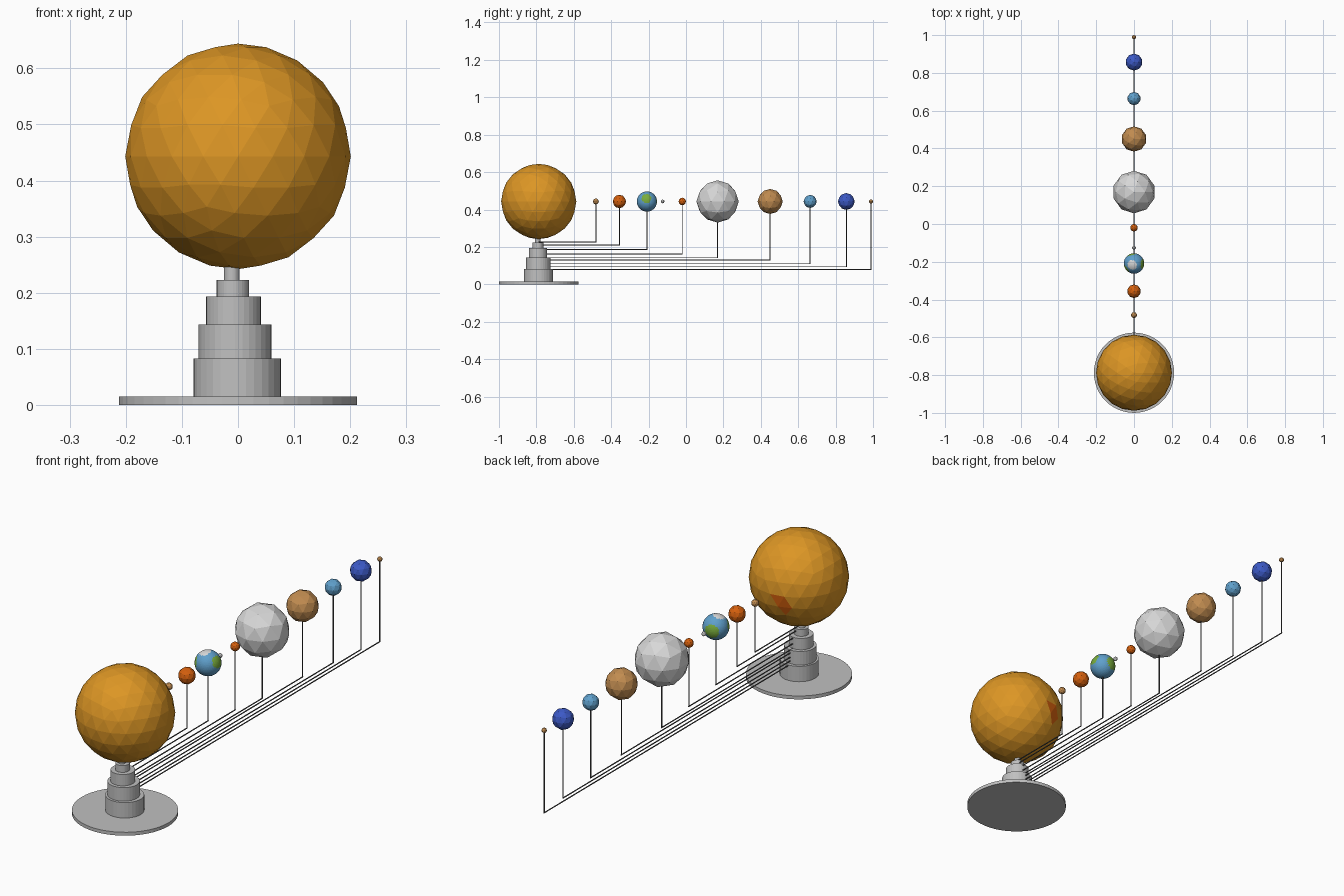
import bpy, bmesh, math
from mathutils import Vector, Matrix

if "Cube" in bpy.data.objects:
    bpy.data.objects.remove(bpy.data.objects["Cube"])


def mat(name, r, g, b):
    m = bpy.data.materials.new(name)
    m.diffuse_color = (r, g, b, 1)
    m.use_nodes = True
    m.node_tree.nodes["Principled BSDF"].inputs["Base Color"].default_value = m.diffuse_color
    return m


GOLD = mat("golden yellow", 0.72, 0.305, 0.018)
ORANGE = mat("burnt orange", 0.66, 0.115, 0.004)
STEEL = mat("steel grey", 0.53, 0.53, 0.53)
PALE = mat("pale grey", 0.68, 0.68, 0.68)
BROWN = mat("sandy brown", 0.53, 0.26, 0.08)
SKY = mat("sky blue", 0.115, 0.35, 0.60)
BLUE = mat("deep blue", 0.045, 0.10, 0.56)
GREEN = mat("land green", 0.19, 0.41, 0.045)
DARK = mat("dark rod grey", 0.09, 0.09, 0.09)

AXIS_Y, BALL_Z = -0.7875, 0.443


def make(name, bm, *mats):
    me = bpy.data.meshes.new(name)
    bm.to_mesh(me)
    bm.free()
    ob = bpy.data.objects.new(name, me)
    for m in mats:
        me.materials.append(m)
    bpy.context.collection.objects.link(ob)
    return ob


def ball(name, y, r, sub, patches, *mats):
    """Faceted ball; patches = (direction, min cosine, material index)."""
    bm = bmesh.new()
    bmesh.ops.create_icosphere(bm, subdivisions=sub, radius=r)
    for f in bm.faces:
        d = f.calc_center_median().normalized()
        for direction, limit, idx in patches:
            if d.dot(Vector(direction).normalized()) > limit:
                f.material_index = idx
    ob = make(name, bm, *mats)
    ob.location = (0, y, BALL_Z)
    return ob


def disc(name, x, r, z0, z1, sides):
    bm = bmesh.new()
    bmesh.ops.create_cone(bm, cap_ends=True, segments=sides, radius1=r, radius2=r,
                          depth=z1 - z0,
                          matrix=Matrix.Translation((x, AXIS_Y - abs(x) * 0.5, (z0 + z1) / 2)))
    ob = make(name, bm, STEEL)
    for p in ob.data.polygons:
        p.use_smooth = False
    return ob


def rod(bm, a, b, r=0.0025):
    a, b = Vector(a), Vector(b)
    rot = (b - a).to_track_quat('Z', 'Y').to_matrix().to_4x4()
    bmesh.ops.create_cone(bm, cap_ends=True, segments=8, radius1=r, radius2=r,
                          depth=(b - a).length,
                          matrix=Matrix.Translation((a + b) / 2) @ rot)


# Stepped stand: base plate and tiers
disc("base_plate", 0, 0.2125, 0, 0.015, 48)
tiers = [(-0.001, 0.078, 0.015, 0.083), (-0.005, 0.065, 0.083, 0.143),
         (-0.008, 0.049, 0.143, 0.193), (-0.009, 0.029, 0.193, 0.223),
         (-0.011, 0.014, 0.223, 0.27)]
for i, (x, r, z0, z1) in enumerate(tiers):
    disc(f"stand_tier_{i + 1}", x, r, z0, z1, 32)

# Central sun with a small orange spot facing the planets
ball("sun", AXIS_Y, 0.201, 3, [((-0.24, 0.93, -0.21), 0.985, 1)], GOLD, ORANGE)

# Planets: name, y, radius, arm height, colour
planets = [("first_planet", -0.482, 0.016, 0.227, BROWN),
           ("second_planet", -0.356, 0.036, 0.211, ORANGE),
           ("third_planet", -0.209, 0.054, 0.187, SKY),
           ("fourth_planet", -0.020, 0.020, 0.163, ORANGE),
           ("fifth_planet", 0.169, 0.113, 0.142, PALE),
           ("sixth_planet", 0.450, 0.067, 0.129, BROWN),
           ("seventh_planet", 0.664, 0.035, 0.110, SKY),
           ("eighth_planet", 0.857, 0.045, 0.094, BLUE),
           ("ninth_planet", 0.989, 0.011, 0.079, BROWN)]
land = [((0.95, -0.05, 0.35), 0.88, 1), ((-0.25, 0.97, 0.0), 0.84, 1),
        ((-0.8, -0.6, 0.1), 0.88, 1), ((-0.2, -0.15, 1), 0.88, 2)]
for name, y, r, arm_z, colour in planets:
    if name == "third_planet":
        ball(name, y, r, 4, land, colour, GREEN, PALE)   # land and ice cap
    else:
        ball(name, y, r, 2, [], colour)
    # L-shaped arm from the stand to the planet
    bm = bmesh.new()
    rod(bm, (0, AXIS_Y, arm_z), (0, y + 0.0025, arm_z))
    rod(bm, (0, y, arm_z), (0, y, BALL_Z - r * 0.8))
    make(name + "_arm", bm, DARK)

# Small moon beside the third planet
ball("moon", -0.125, 0.010, 2, [], PALE)
